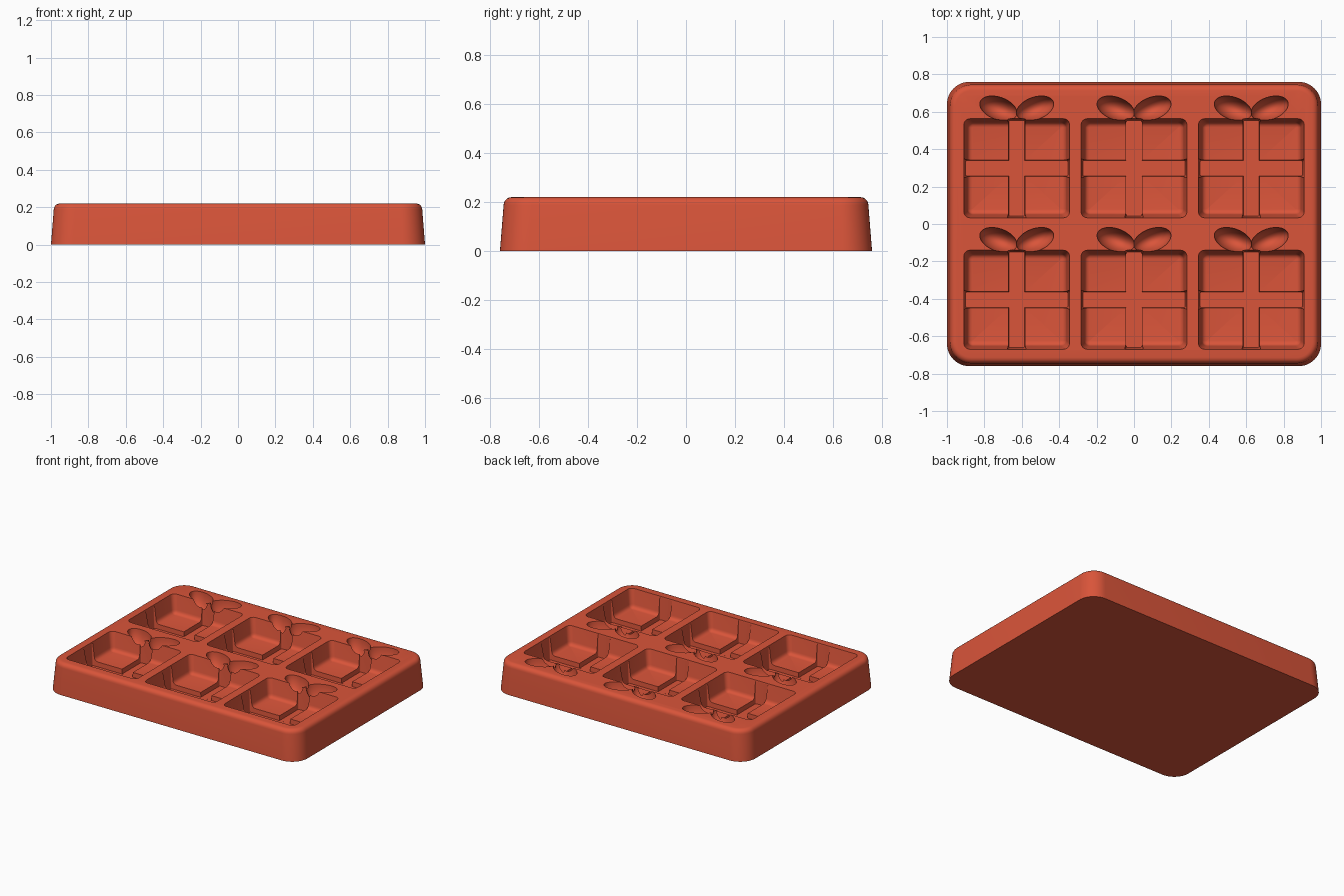
import bpy, bmesh, math
from mathutils import Matrix, Vector

if "Cube" in bpy.data.objects:
    bpy.data.objects.remove(bpy.data.objects["Cube"], do_unlink=True)

clay = bpy.data.materials.new("terracotta_red")
clay.use_nodes = True
colour = (0.70, 0.09, 0.042, 1)
clay.diffuse_color = colour
clay.node_tree.nodes["Principled BSDF"].inputs["Base Color"].default_value = colour

HEIGHT = 0.22
CENTRES = [(x, y) for y in (0.298, -0.405) for x in (-0.627, 0, 0.627)]


def make_object(name, bm):
    bmesh.ops.recalc_face_normals(bm, faces=bm.faces)
    mesh = bpy.data.meshes.new(name)
    bm.to_mesh(mesh)
    bm.free()
    mesh.materials.append(clay)
    ob = bpy.data.objects.new(name, mesh)
    bpy.context.collection.objects.link(ob)
    return ob


def rounded_rect(hx, hy, r, z, steps):
    points = []
    for corner, (sx, sy) in enumerate([(1, 1), (-1, 1), (-1, -1), (1, -1)]):
        for i in range(steps + 1):
            a = math.pi / 2 * (corner + i / steps)
            points.append(Vector((sx * (hx - r) + r * math.cos(a),
                                  sy * (hy - r) + r * math.sin(a), z)))
    return points


def loft(bm, rings, centre=(0, 0), steps=6):
    # Stack of rounded rectangles (half x, half y, corner radius, z)
    offset = Vector((*centre, 0))
    loops = [[bm.verts.new(p + offset) for p in rounded_rect(*ring, steps)]
             for ring in rings]
    for low, high in zip(loops, loops[1:]):
        for i in range(len(low)):
            j = (i + 1) % len(low)
            bm.faces.new((low[i], low[j], high[j], high[i]))
    bm.faces.new(loops[0])
    bm.faces.new(loops[-1])


def loft_cutter(name, rings):
    bm = bmesh.new()
    for centre in CENTRES:
        loft(bm, rings, centre)
    return make_object(name, bm)


def lobe_cutter(name, side):
    bm = bmesh.new()
    for x, y in CENTRES:
        place = (Matrix.Translation((x + side * 0.098, y + 0.320, HEIGHT + 0.003))
                 @ Matrix.Rotation(side * math.radians(20), 4, 'Z')
                 @ Matrix.Diagonal((0.104, 0.060, 0.125, 1)))
        bmesh.ops.create_uvsphere(bm, u_segments=40, v_segments=20, radius=1, matrix=place)
    return make_object(name, bm)


# Tapered tray with a rounded upper rim
rings = [(1.0, 0.76, 0.12, 0), (0.985, 0.745, 0.115, 0.188)]
for i in range(1, 6):
    a = math.pi / 2 * i / 5
    inset = 0.032 * (1 - math.cos(a))
    rings.append((0.985 - inset, 0.745 - inset, 0.115 - inset,
                  0.188 + 0.032 * math.sin(a)))
bm = bmesh.new()
loft(bm, rings, steps=12)
tray = make_object("mould_tray", bm)

# Gift box recess: drafted walls with a soft edge at the floor
box_rings = [(0.288, 0.270, 0.033, 0.25), (0.265, 0.247, 0.030, 0.118)]
for i in range(1, 5):
    a = math.pi / 2 * i / 4
    inset = 0.028 * (1 - math.cos(a))
    box_rings.append((0.265 - inset, 0.247 - inset, 0.030 - inset,
                      0.118 - 0.028 * math.sin(a)))

# Ribbon grooves, cut a little deeper and wider than the box
cutters = [
    loft_cutter("box_recess", box_rings),
    loft_cutter("ribbon_across", [(0.286, 0.050, 0.008, 0.21), (0.274, 0.041, 0.008, 0.056)]),
    loft_cutter("ribbon_along", [(0.050, 0.268, 0.008, 0.212), (0.0415, 0.256, 0.008, 0.0561)]),
    lobe_cutter("bow_left", 1),
    lobe_cutter("bow_right", -1),
]
for cutter in cutters:
    cutter.hide_render = True
    cut = tray.modifiers.new(cutter.name, 'BOOLEAN')
    cut.operation = 'DIFFERENCE'
    cut.solver = 'EXACT'
    cut.object = cutter

# Bake the cuts and drop the cutters
bpy.context.view_layer.update()
baked = bpy.data.meshes.new_from_object(
    tray.evaluated_get(bpy.context.evaluated_depsgraph_get()))
tray.modifiers.clear()
tray.data = baked
for cutter in cutters:
    bpy.data.objects.remove(cutter, do_unlink=True)
baked.materials.clear()
baked.materials.append(clay)
for face in baked.polygons:
    face.material_index = 0

bpy.ops.object.select_all(action='DESELECT')
tray.select_set(True)
bpy.context.view_layer.objects.active = tray
bpy.ops.object.shade_smooth_by_angle(angle=math.radians(35))
